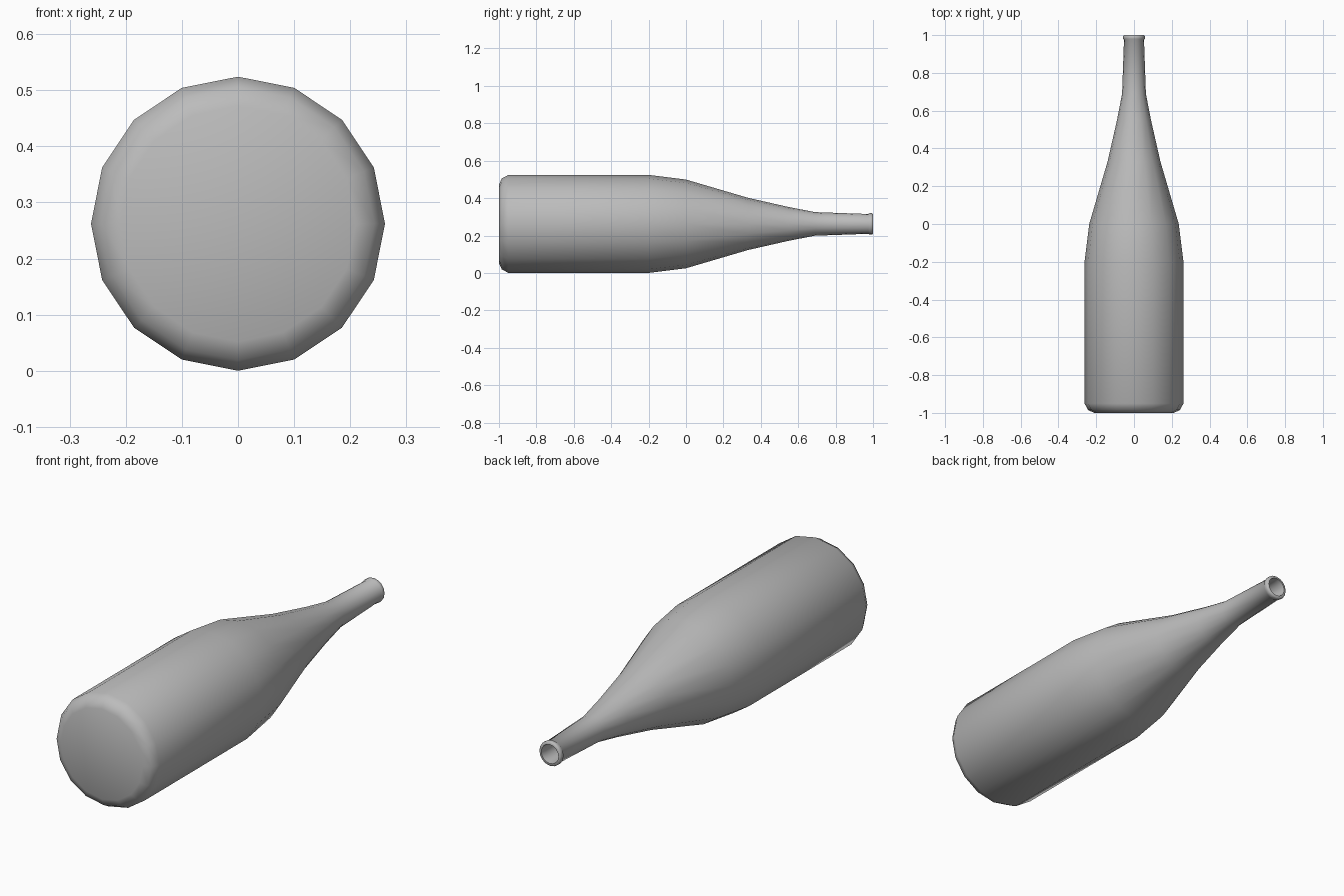
import bpy, bmesh, math
from mathutils import Vector

cube = bpy.data.objects.get("Cube")
if cube:
    bpy.data.objects.remove(cube, do_unlink=True)

SIDES = 16
RADIUS = 0.262

grey = bpy.data.materials.new("grey_glass")
grey.use_nodes = True
colour = (0.5, 0.5, 0.5, 1)
grey.diffuse_color = colour
grey.node_tree.nodes["Principled BSDF"].inputs["Base Color"].default_value = colour

# Profile as (position along y, radius): outer wall, rim, then inner wall
outer = [(-1, 0.21), (-0.985, 0.243), (-0.95, RADIUS), (-0.2, RADIUS),
         (0, 0.237), (0.33, 0.14), (0.55, 0.09), (0.69, 0.063), (0.975, 0.053)]
rim = [(0.98, 0.057), (0.995, 0.057), (1, 0.053), (1, 0.044), (0.97, 0.041)]
inner = [(0.69, 0.045), (0.33, 0.12), (0, 0.215), (-0.2, 0.24), (-0.95, 0.24)]


def lathe(name, profile):
    """Spin a profile around the lying axis and cap both ends."""
    bm = bmesh.new()
    rings = []
    for y, r in profile:
        ring = []
        for i in range(SIDES):
            a = math.tau * i / SIDES
            ring.append(bm.verts.new(Vector((r * math.sin(a), y, RADIUS + r * math.cos(a)))))
        rings.append(ring)
    for a, b in zip(rings, rings[1:]):
        for i in range(SIDES):
            j = (i + 1) % SIDES
            bm.faces.new((a[i], a[j], b[j], b[i]))
    bm.faces.new(rings[0])
    bm.faces.new(rings[-1])
    bmesh.ops.recalc_face_normals(bm, faces=bm.faces)
    mesh = bpy.data.meshes.new(name)
    bm.to_mesh(mesh)
    bm.free()
    mesh.materials.append(grey)
    obj = bpy.data.objects.new(name, mesh)
    bpy.context.collection.objects.link(obj)
    return obj


bottle = lathe("bottle", outer + rim + inner)

# Smooth glass with crisp rim edges
bpy.ops.object.select_all(action="DESELECT")
bottle.select_set(True)
bpy.context.view_layer.objects.active = bottle
bpy.ops.object.shade_smooth_by_angle(angle=math.radians(60))
